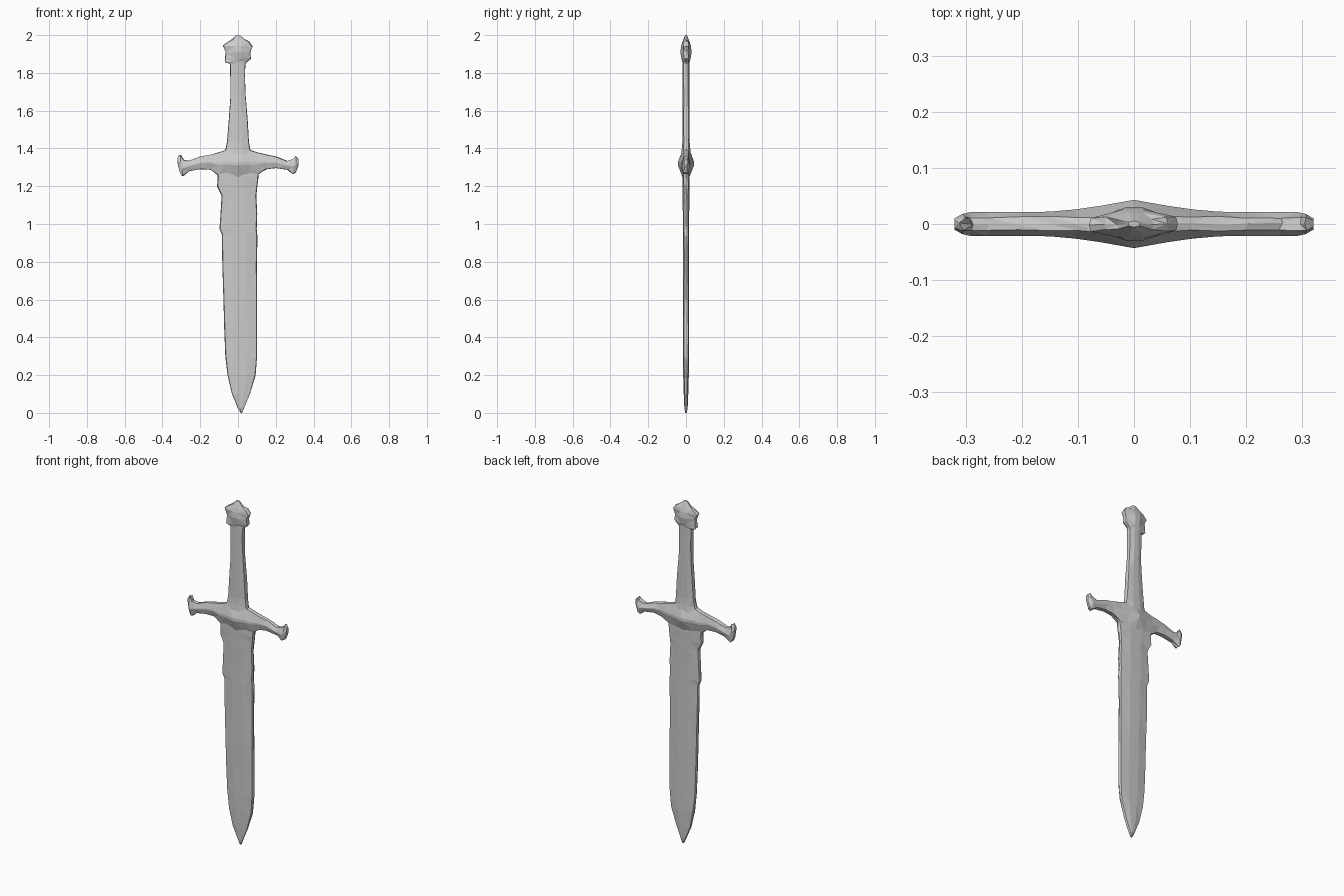
import bpy, bmesh, random
from mathutils import Vector

random.seed(4)


def loft(name, stations, along, flat, jitter=0.0):
    """Skin bevelled sections. Station: (position, low, high, face depth, edge depth)."""
    bm = bmesh.new()
    rings = []
    for i, (p, lo, hi, t, e) in enumerate(stations):
        mid, w = (lo + hi) / 2, (hi - lo) / 2
        a, b = mid - w * flat, mid + w * flat
        section = [(lo, 0), (lo + w * .04, -e), (a, -t), (b, -t), (hi - w * .04, -e),
                   (hi, 0), (hi - w * .04, e), (b, t), (a, t), (lo + w * .04, e)]
        ring = []
        for k, (c, y) in enumerate(section):
            j = jitter if 0 < i < len(stations) - 1 and k not in (2, 3, 7, 8) else 0
            q = p + random.uniform(-j, j) * 3
            y += random.uniform(-j, j)
            co = Vector((c, y, q)) if along == 'z' else Vector((q, y, c))
            ring.append(bm.verts.new(co))
        rings.append(ring)
    n = len(rings[0])
    for r0, r1 in zip(rings, rings[1:]):
        for k in range(n):
            bm.faces.new((r0[k], r0[(k + 1) % n], r1[(k + 1) % n], r1[k]))
    bm.faces.new(rings[0])
    bm.faces.new(rings[-1])
    bmesh.ops.triangulate(bm, faces=bm.faces[:])
    bmesh.ops.recalc_face_normals(bm, faces=bm.faces[:])
    mesh = bpy.data.meshes.new(name)
    bm.to_mesh(mesh)
    bm.free()
    obj = bpy.data.objects.new(name, mesh)
    bpy.context.collection.objects.link(obj)
    return obj


# Worn blade, slightly uneven from side to side
loft("blade", [
    (0.00, .013, .022, .005, .003), (0.03, -.002, .034, .009, .005),
    (0.10, -.032, .062, .012, .007), (0.20, -.055, .093, .015, .009),
    (0.30, -.067, .101, .016, .010), (0.45, -.073, .101, .016, .010),
    (0.60, -.077, .101, .017, .010), (0.78, -.083, .100, .017, .010),
    (0.94, -.086, .103, .017, .011), (0.97, -.098, .099, .017, .011),
    (1.05, -.093, .102, .017, .011), (1.15, -.087, .097, .018, .012),
    (1.20, -.111, .103, .018, .012), (1.24, -.108, .108, .019, .012),
    (1.33, -.112, .112, .019, .012)], 'z', .35, .002)

# Guard with a raised middle and flared ends
loft("guard", [
    (-.320, 1.322, 1.350, .010, .006), (-.306, 1.275, 1.366, .018, .010),
    (-.292, 1.254, 1.340, .021, .012), (-.262, 1.278, 1.335, .021, .012),
    (-.200, 1.290, 1.356, .021, .012), (-.150, 1.287, 1.367, .022, .012),
    (-.105, 1.258, 1.379, .026, .012), (-.062, 1.252, 1.394, .032, .013),
    (0.000, 1.236, 1.405, .043, .015), (0.062, 1.252, 1.394, .032, .013),
    (0.105, 1.262, 1.380, .026, .012), (0.150, 1.289, 1.367, .022, .012),
    (0.200, 1.296, 1.357, .021, .012), (0.262, 1.287, 1.333, .021, .012),
    (0.292, 1.264, 1.345, .021, .012), (0.306, 1.272, 1.360, .018, .010),
    (0.320, 1.308, 1.345, .010, .006)], 'x', .10, .002)

# Tapered grip
loft("grip", [
    (1.34, -.085, .085, .030, .014), (1.40, -.064, .064, .022, .012),
    (1.44, -.058, .058, .019, .012), (1.55, -.049, .051, .018, .012),
    (1.68, -.040, .041, .018, .012), (1.78, -.041, .037, .018, .012),
    (1.88, -.042, .040, .019, .012)], 'z', .35, .002)

# Knobbed pommel
loft("pommel", [
    (1.845, -.036, .038, .018, .011), (1.860, -.070, .045, .020, .012),
    (1.875, -.069, .068, .024, .012), (1.910, -.066, .066, .030, .012),
    (1.942, -.080, .078, .026, .012), (1.962, -.052, .060, .020, .011),
    (1.978, -.030, .034, .014, .009), (2.000, -.010, .010, .005, .003)], 'z', .22, .002)
